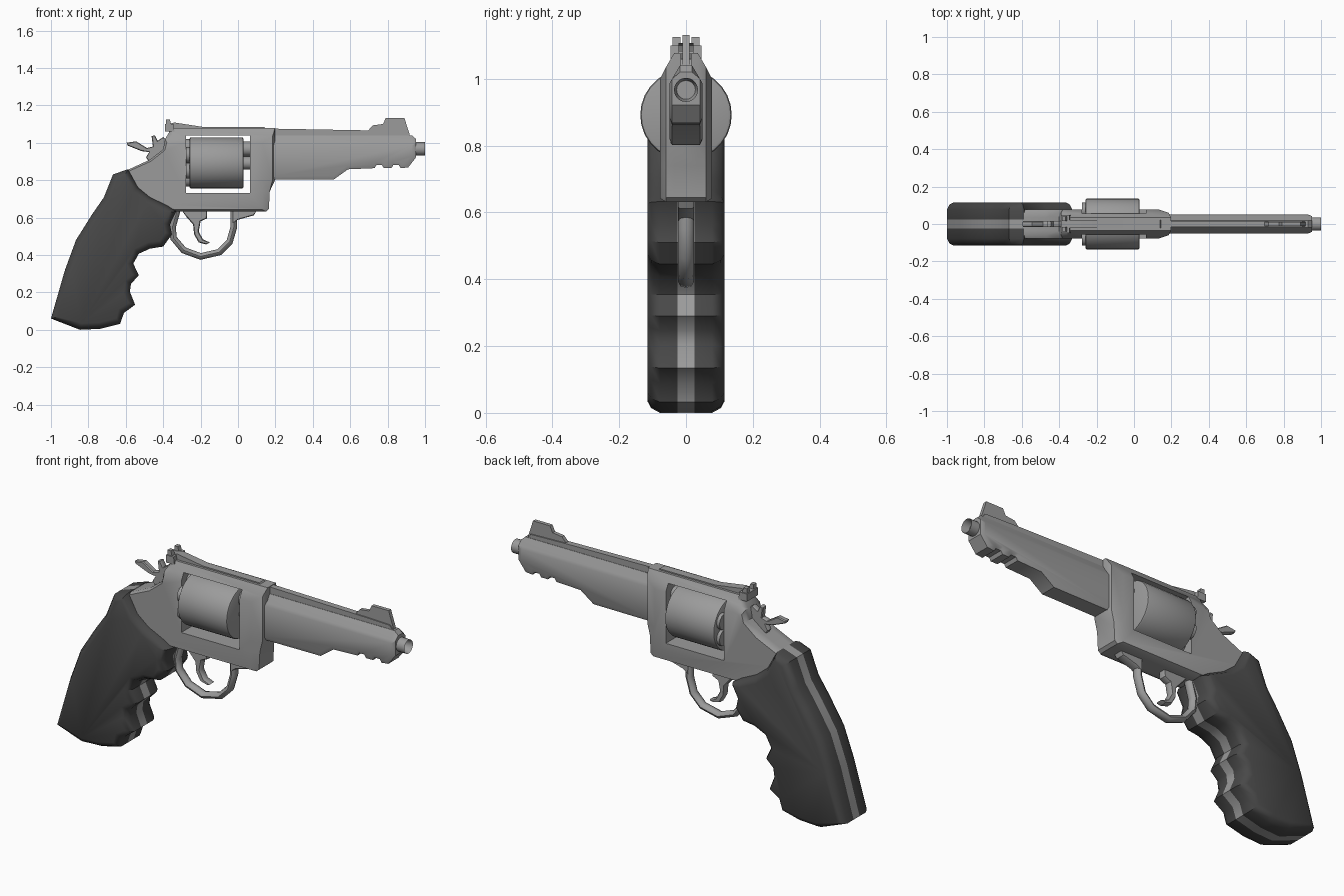
import bpy, bmesh, math
from mathutils import Matrix, Vector

if "Cube" in bpy.data.objects:
    bpy.data.objects.remove(bpy.data.objects["Cube"])


def material(name, v):
    m = bpy.data.materials.new(name)
    m.diffuse_color = (v, v, v, 1)
    m.use_nodes = True
    m.node_tree.nodes["Principled BSDF"].inputs["Base Color"].default_value = m.diffuse_color
    return m


METAL = material("grey metal", 0.33)
RUBBER = material("dark rubber", 0.065)


def finish(ob, angle=35, mats=(METAL,)):
    for m in mats:
        ob.data.materials.append(m)
    bpy.ops.object.select_all(action='DESELECT')
    ob.select_set(True)
    bpy.context.view_layer.objects.active = ob
    bpy.ops.object.shade_smooth_by_angle(angle=math.radians(angle))
    return ob


def to_object(name, bm):
    bmesh.ops.recalc_face_normals(bm, faces=bm.faces)
    me = bpy.data.meshes.new(name)
    bm.to_mesh(me)
    bm.free()
    ob = bpy.data.objects.new(name, me)
    bpy.context.collection.objects.link(ob)
    return ob


def slab(name, pts, layers, mats=(METAL,), angle=35):
    """Side profile lofted through mirrored layers (y, inset, z limit, x limit), outermost first."""
    n = len(pts)
    p = [Vector(q) for q in pts]
    area = sum(p[i - 1].x * p[i].y - p[i].x * p[i - 1].y for i in range(n))
    s = 1 if area > 0 else -1
    rows = [(-l[0],) + tuple(l[1:]) for l in layers] + list(reversed(layers))
    bm = bmesh.new()
    rings = []
    for row in rows:
        y, inset, zmax, xmax = (tuple(row) + (0, 9, 9)[len(row) - 1:])
        ring = []
        for i in range(n):
            t = (p[(i + 1) % n] - p[i - 1]).normalized()
            q = p[i] + Vector((-t.y, t.x)) * s * inset
            ring.append(bm.verts.new((min(q.x, xmax), y, min(q.y, zmax))))
        rings.append(ring)
    for a, b in zip(rings, rings[1:]):
        for i in range(n):
            j = (i + 1) % n
            bm.faces.new((a[i], a[j], b[j], b[i]))
    bm.faces.new(rings[0])
    bm.faces.new(rings[-1])
    return finish(to_object(name, bm), angle, mats)


def rod(name, x0, x1, r, y, z, n=24, bevel=0, bore=0):
    """Cylinder along x, with optional bevelled rims or a bored front end."""
    bm = bmesh.new()
    bmesh.ops.create_cone(bm, cap_ends=True, segments=n, radius1=r, radius2=r, depth=x1 - x0)
    bmesh.ops.transform(bm, verts=bm.verts, matrix=Matrix.Translation(((x0 + x1) / 2, y, z))
                        @ Matrix.Rotation(math.pi / 2, 4, 'Y'))
    if bore:
        f = max(bm.faces, key=lambda f: f.calc_center_median().x)
        bmesh.ops.inset_region(bm, faces=[f], thickness=bore)
        bmesh.ops.translate(bm, verts=f.verts, vec=(-0.04, 0, 0))
    if bevel:
        rims = [e for e in bm.edges if abs(e.verts[0].co.x - e.verts[1].co.x) < 1e-4]
        bmesh.ops.bevel(bm, geom=rims, offset=bevel, segments=2, profile=0.5, affect='EDGES')
    return finish(to_object(name, bm))


# Grip with finger grooves; the middle strip is metal
grip = slab("grip", [
    (-1.0, .06), (-.925, .32), (-.866, .48), (-.78, .617), (-.717, .708), (-.668, .831),
    (-.588, .858), (-.535, .761), (-.47, .708), (-.38, .665), (-.33, .633), (-.364, .563),
    (-.353, .51), (-.40, .445), (-.47, .434), (-.53, .407), (-.56, .354), (-.53, .29),
    (-.572, .247), (-.578, .204), (-.55, .134), (-.61, .09), (-.63, .032), (-.738, .005),
    (-.845, 0)],
    [(.115, .035), (.105, .015), (.078, 0), (.025, 0)], (RUBBER, METAL), 40)
for f in grip.data.polygons:
    f.material_index = int(all(abs(grip.data.vertices[v].co.y) < .03 for v in f.vertices))

# Frame with cylinder window
frame = slab("frame", [
    (-.60, .85), (-.47, .91), (-.40, .965), (-.39, 1.02), (-.355, 1.078), (.198, 1.078),
    (.198, .80), (.17, .74), (.165, .645), (.15, .632), (-.34, .632), (-.42, .66),
    (-.52, .70), (-.58, .77)],
    [(.078, .01, 1.0, .13), (.06, 0, 1.035, .185), (.035, 0)])
bpy.ops.mesh.primitive_cube_add(size=1, location=(-.107, 0, .885))
cutter = bpy.context.object
cutter.name = "window_cutter"
cutter.scale = (.342, .6, .31)
cutter.hide_render = True
mod = frame.modifiers.new("window", 'BOOLEAN')
mod.operation = 'DIFFERENCE'
mod.solver = 'EXACT'
mod.object = cutter
bpy.context.view_layer.objects.active = frame
bpy.ops.object.modifier_apply(modifier=mod.name)
bpy.data.objects.remove(cutter)

# Cylinder, cartridge rims and axle
rod("cylinder", -.26, .03, .137, 0, .892, 28, bevel=.01)
for i in range(6):
    a = math.radians(30 + 60 * i)
    rod("cartridge_rim", -.277, -.25, .042, .085 * math.cos(a), .892 + .085 * math.sin(a), 12)
rod("cylinder_axle", -.29, .08, .035, 0, .892, 12)
rod("barrel_throat", .02, .08, .04, 0, .967, 12)

# Barrel with notched underside, top rib and muzzle
slab("barrel", [
    (.15, 1.04), (.93, 1.04), (.952, 1.02), (.952, .922), (.91, .868), (.87, .864),
    (.86, .88), (.83, .88), (.82, .864), (.78, .864), (.77, .88), (.74, .88), (.73, .864),
    (.588, .858), (.513, .804), (.15, .802)],
    [(.05, .02, .985), (.042, 0, 1.0), (.018, 0)])
slab("top_rib", [(.15, 1.02), (.15, 1.076), (.695, 1.066), (.90, 1.06), (.93, 1.02)], [(.016,)])
rod("muzzle", .90, 1.0, .036, 0, .967, 20, bore=.008)

# Sights
slab("front_sight", [
    (.68, 1.03), (.70, 1.07), (.72, 1.093), (.775, 1.1), (.79, 1.132), (.89, 1.132),
    (.90, 1.10), (.915, 1.055), (.92, 1.03)], [(.010,)])
slab("rear_sight_rib", [
    (-.37, 1.05), (-.37, 1.10), (-.34, 1.108), (-.19, 1.085), (.14, 1.084), (.16, 1.06)],
    [(.022,)])
slab("rear_sight_base", [(-.39, 1.06), (-.39, 1.10), (-.345, 1.10), (-.34, 1.06)], [(.047,)])
for s in (-1, 1):
    post = slab("rear_sight_post", [(-.385, 1.09), (-.385, 1.125), (-.365, 1.125), (-.355, 1.09)],
                [(.012,)])
    post.location.y = s * .029

# Hammer with curved spur
slab("hammer", [
    (-.595, 1.0), (-.545, 1.008), (-.487, .972), (-.455, .98), (-.462, 1.035), (-.445, 1.04),
    (-.43, 1.01), (-.40, 1.03), (-.36, 1.0), (-.38, .92), (-.47, .89), (-.492, .922),
    (-.475, .95), (-.515, .955), (-.59, .985)], [(.016, .004), (.011, 0)])

# Trigger guard and its front foot
cu = bpy.data.curves.new("trigger_guard", 'CURVE')
cu.dimensions = '3D'
cu.bevel_depth = .018
cu.bevel_resolution = 2
cu.use_fill_caps = True
path = [(-.325, .64), (-.350, .55), (-.345, .49), (-.29, .425), (-.2, .392), (-.1, .415),
        (-.045, .47), (-.022, .55), (-.022, .65)]
sp = cu.splines.new('POLY')
sp.points.add(len(path) - 1)
for pt, (x, z) in zip(sp.points, path):
    pt.co = (x, 0, z, 1)
guard = bpy.data.objects.new("trigger_guard", cu)
bpy.context.collection.objects.link(guard)
bpy.ops.object.select_all(action='DESELECT')
guard.select_set(True)
bpy.context.view_layer.objects.active = guard
bpy.ops.object.convert(target='MESH')
guard = bpy.context.object
for v in guard.data.vertices:
    v.co.y *= 1.3
finish(guard, 50)
slab("guard_foot", [(-.03, .64), (-.03, .57), (.0, .588), (.085, .612), (.10, .64)],
     [(.024, .004), (.018, 0)])

# Trigger
slab("trigger", [
    (-.3, .64), (-.166, .64), (-.166, .595), (-.2, .58), (-.21, .525), (-.187, .483),
    (-.15, .467), (-.17, .456), (-.21, .467), (-.235, .51), (-.24, .563), (-.273, .6)],
    [(.02, .005), (.013, 0)])
